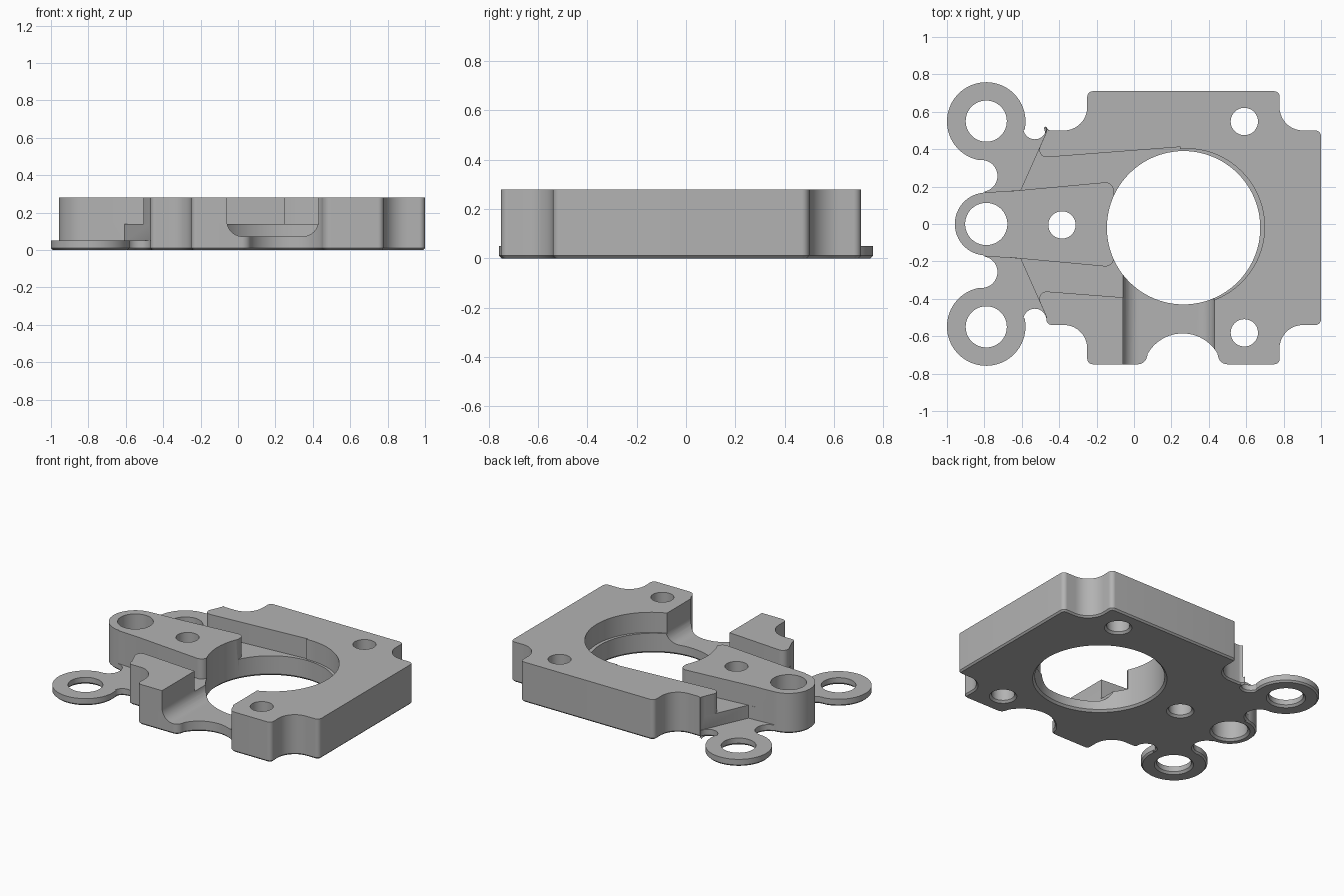
import bpy, bmesh
from math import sin, cos, pi, radians, tan
from mathutils import Vector

if "Cube" in bpy.data.objects:
    bpy.data.objects.remove(bpy.data.objects["Cube"])

TOP, FLOOR, EAR = 0.28, 0.14, 0.05
BORE = (0.265, -0.02)

grey = bpy.data.materials.new("plain grey")
grey.use_nodes = True
grey.diffuse_color = (0.45, 0.45, 0.45, 1)
grey.node_tree.nodes["Principled BSDF"].inputs["Base Color"].default_value = grey.diffuse_color


def arc(cx, cy, r, a0, a1, n=24):
    """Points on an arc, angles in degrees."""
    angles = [radians(a0 + (a1 - a0) * i / n) for i in range(n + 1)]
    return [(cx + r * cos(a), cy + r * sin(a)) for a in angles]


def rounded(corners, n=10):
    """Closed profile; a corner given as (x, y, r) gets a fillet of radius r."""
    out = []
    for i, c in enumerate(corners):
        p = Vector(c[:2])
        if len(c) == 2:
            out.append(p)
            continue
        u = (Vector(corners[i - 1][:2]) - p).normalized()
        v = (Vector(corners[(i + 1) % len(corners)][:2]) - p).normalized()
        half = u.angle(v) / 2
        centre = p + (u + v).normalized() * c[2] / sin(half)
        start = p + u * c[2] / tan(half) - centre
        end = p + v * c[2] / tan(half) - centre
        sweep = start.angle_signed(end)
        for k in range(n + 1):
            a = -sweep * k / n
            out.append(centre + Vector((start.x * cos(a) - start.y * sin(a),
                                        start.x * sin(a) + start.y * cos(a))))
    return out


def finish(bm, name):
    bmesh.ops.recalc_face_normals(bm, faces=bm.faces)
    mesh = bpy.data.meshes.new(name)
    bm.to_mesh(mesh)
    bm.free()
    mesh.materials.append(grey)
    ob = bpy.data.objects.new(name, mesh)
    bpy.context.collection.objects.link(ob)
    return ob


def prism(name, profile, z0, z1, chamfer=0, front=False):
    """Extrude a profile upward, or along y when front is set."""
    place = (lambda p: (p[0], z0, p[1])) if front else (lambda p: (p[0], p[1], z0))
    bm = bmesh.new()
    face = bm.faces.new([bm.verts.new(place(p)) for p in profile])
    rim = list(face.edges)
    ext = bmesh.ops.extrude_face_region(bm, geom=[face], use_keep_orig=True)
    moved = [g for g in ext["geom"] if isinstance(g, bmesh.types.BMVert)]
    step = (0, z1 - z0, 0) if front else (0, 0, z1 - z0)
    bmesh.ops.translate(bm, verts=moved, vec=step)
    if chamfer:
        bmesh.ops.recalc_face_normals(bm, faces=bm.faces)
        bmesh.ops.bevel(bm, geom=rim, offset=chamfer, segments=1, affect='EDGES')
    return finish(bm, name)


def hole(name, x, y, r, n=48, c=0.014):
    """Through-hole cutter with a flare at the underside."""
    bm = bmesh.new()
    rings = [[bm.verts.new((px, py, z)) for px, py in arc(x, y, rad, 0, 360, n)[:-1]]
             for rad, z in ((r + 2 * c, -c), (r, c), (r, 0.4))]
    for a, b in zip(rings, rings[1:]):
        for i in range(n):
            j = (i + 1) % n
            bm.faces.new((a[i], a[j], b[j], b[i]))
    bm.faces.new(rings[0])
    bm.faces.new(rings[-1])
    return finish(bm, name)


# Silhouette of one half: block corners, scalloped notches, neck, ear, arm boss
def half(s):
    def block(x, y, r):
        return (x, s * y - 0.02, r)
    pts = [block(1, 0.52, 0.03), block(0.775, 0.52, 0.125), block(0.78, 0.73, 0.03)]
    if s < 0:
        pts += [(0.46, -0.75, 0.05)] + arc(0.26, -0.8, 0.215, 30, 150) + [(0.06, -0.75, 0.05)]
    pts += [block(-0.25, 0.73, 0.03), block(-0.25, 0.52, 0.125), block(-0.468, 0.52, 0.03)]
    curves = arc(-0.53, 0.515, 0.062, -10, -175) + arc(-0.79, 0.548, 0.21, -13, 258, 64)
    curves += arc(-0.815, 0.257, 0.085, 85, -80) + arc(-0.79, 0, 0.168, 92, 178)
    return pts + [(x, s * y) for x, y in curves]


body = prism("mounting_plate", rounded(half(1) + half(-1)[::-1]), 0, TOP, 0.011)

cutters = []
for s in (1, -1):
    # Thin ear level, then the raised channel floor beside the arm
    low = [(-0.607, 0.181), (-0.467, 0.495), (-0.467, 0.9), (-1.1, 0.9),
           (-1.1, 0.169), (-0.79, 0.169)]
    channel = [(-0.66, 0.176), (-0.11, 0.227, 0.045), (-0.105, 0.1), (0.1, 0.1),
               (0.25, 0.412), (-0.53, 0.352, 0.04), (-0.476, 0.474), (-0.6, 0.474)]
    def flip(pts):
        return [(p[0], s * p[1] - (0.004 if s < 0 else 0), *p[2:]) for p in pts]
    cutters.append(prism("ear_level_cut", rounded(flip(low)), EAR, 0.4))
    cutters.append(prism("channel_cut", rounded(flip(channel)), FLOOR, 0.4))
    cutters.append(hole("ear_hole", -0.79, s * 0.55, 0.11))
    cutters.append(hole("screw_hole", 0.59, s * 0.565 - 0.017, 0.073))

# Bore with its shallow ledge, arm holes and front passage
cutters.append(hole("bore_cut", *BORE, 0.41, 96))
cutters.append(prism("ledge_cut", arc(0.28, -0.015, 0.418, 0, 360, 96)[:-1], FLOOR, 0.4))
cutters.append(hole("arm_hole", -0.79, 0, 0.113))
cutters.append(hole("pivot_hole", -0.385, -0.005, 0.073))
passage = [(-0.06, 0.4), (-0.06, 0.073, 0.085), (0.43, 0.073, 0.085), (0.43, 0.4)]
cutters.append(prism("passage_cut", rounded(passage), -0.9, -0.2, front=True))

bpy.context.view_layer.objects.active = body
for c in cutters:
    mod = body.modifiers.new(c.name, 'BOOLEAN')
    mod.operation, mod.solver, mod.object = 'DIFFERENCE', 'EXACT', c
    bpy.ops.object.modifier_apply(modifier=mod.name)
    bpy.data.objects.remove(c)

bpy.ops.object.select_all(action='DESELECT')
body.select_set(True)
bpy.ops.object.shade_smooth_by_angle(angle=radians(30))
